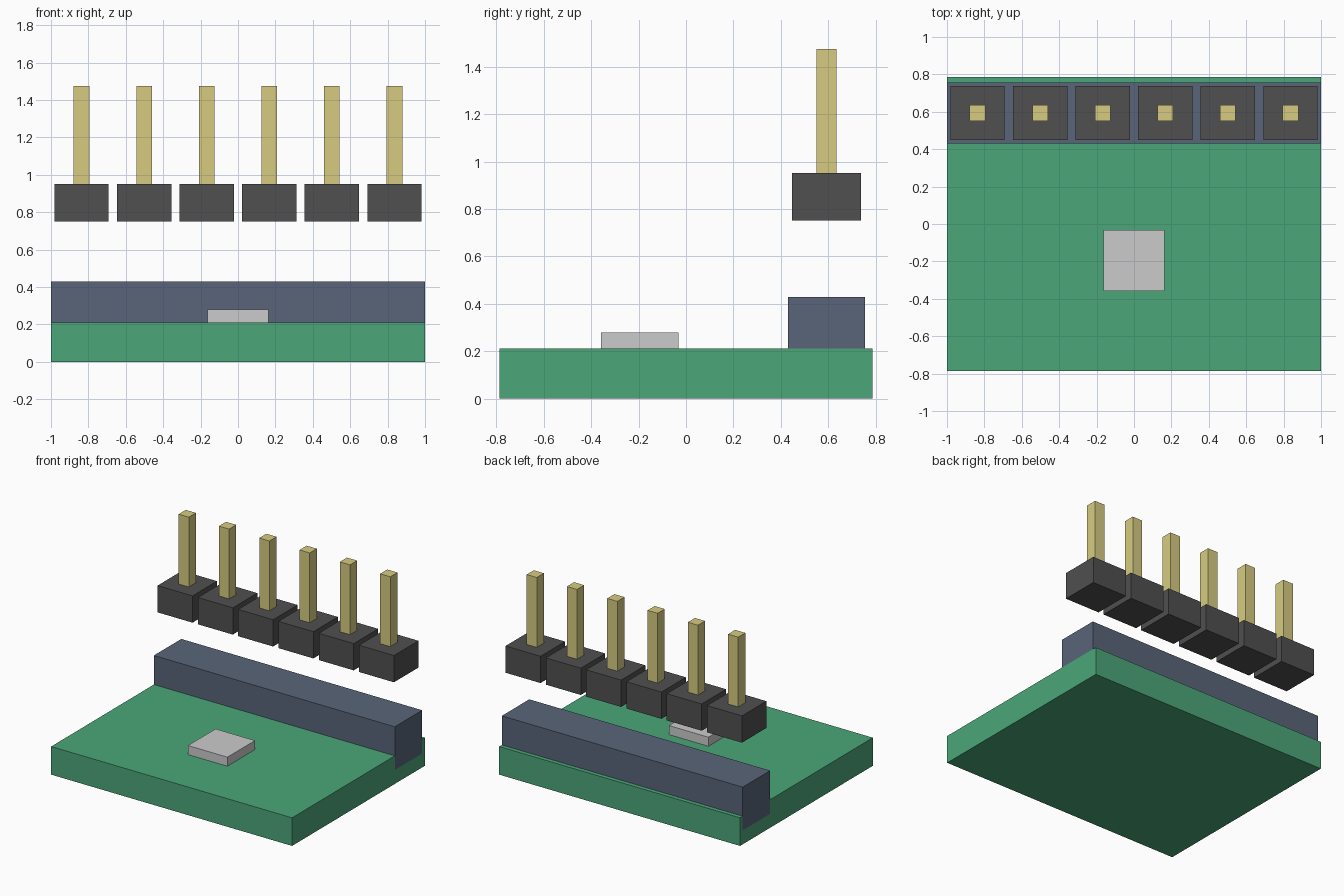
import bpy
import bmesh

if "Cube" in bpy.data.objects:
    bpy.data.objects.remove(bpy.data.objects["Cube"])


def material(name, rgb):
    mat = bpy.data.materials.new(name)
    mat.diffuse_color = (*rgb, 1)
    mat.use_nodes = True
    mat.node_tree.nodes["Principled BSDF"].inputs["Base Color"].default_value = mat.diffuse_color
    return mat


def box(name, xs, ys, zs, mat=None):
    """Box spanning the given (low, high) ranges."""
    bm = bmesh.new()
    bmesh.ops.create_cube(bm, size=1)
    for v in bm.verts:
        v.co = [r[0] if c < 0 else r[1] for c, r in zip(v.co, (xs, ys, zs))]
    mesh = bpy.data.meshes.new(name)
    bm.to_mesh(mesh)
    bm.free()
    obj = bpy.data.objects.new(name, mesh)
    bpy.context.collection.objects.link(obj)
    if mat:
        mesh.materials.append(mat)
    return obj


def around(center, width):
    return (center - width / 2, center + width / 2)


green = material("board_green", (0.07, 0.38, 0.19))
slate = material("socket_slate", (0.10, 0.13, 0.19))
black = material("plastic_black", (0.08, 0.08, 0.08))
gold = material("pin_gold", (0.68, 0.60, 0.22))

# Circuit board with a small chip
box("board", (-1, 1), (-0.787, 0.787), (0, 0.211), green)
box("chip", around(0, 0.327), around(-0.196, 0.327), (0.211, 0.279))

# Socket strip, half sunk into the board's rear edge
box("socket_strip", (-1, 1), around(0.593, 0.325), (0.105, 0.429), slate)

# Floating row of six pin headers
PITCH, ROW_Y = 0.3345, 0.593
for i in range(6):
    x = (i - 2.5) * PITCH
    box(f"pin_base_{i + 1}", around(x, 0.29), around(ROW_Y, 0.29), (0.751, 0.952), black)
    box(f"pin_{i + 1}", around(x, 0.084), around(ROW_Y, 0.084), (0.952, 1.476), gold)
